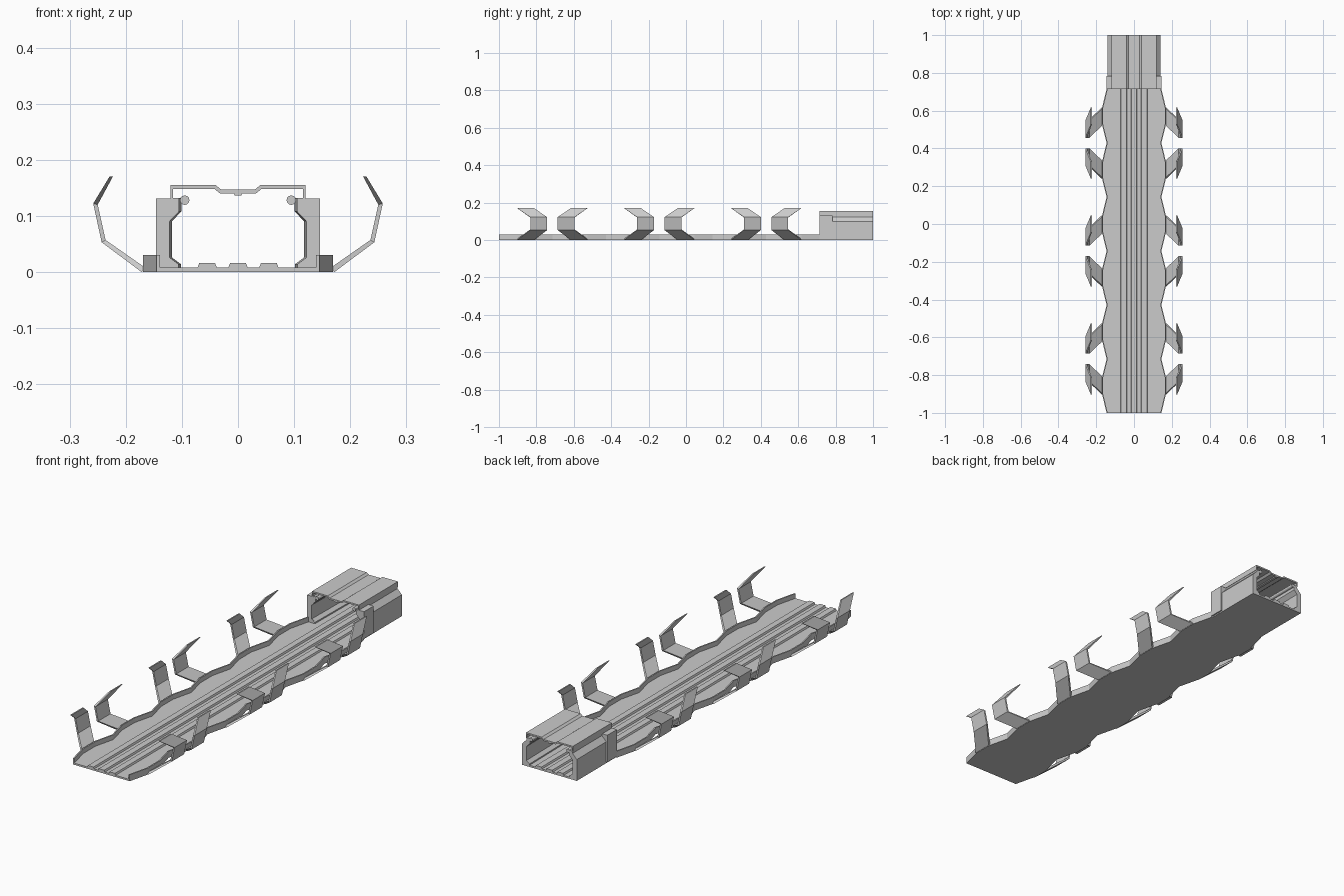
import bpy, bmesh, math

if "Cube" in bpy.data.objects:
    bpy.data.objects.remove(bpy.data.objects["Cube"])

PERIOD = 2 / 7          # spacing of the scallops along the tray
Y_BOX = 1 - PERIOD      # where the covered section starts


def finish(name, bm, mirror=False):
    bmesh.ops.recalc_face_normals(bm, faces=bm.faces)
    me = bpy.data.meshes.new(name)
    bm.to_mesh(me)
    bm.free()
    ob = bpy.data.objects.new(name, me)
    bpy.context.collection.objects.link(ob)
    if mirror:
        m = ob.modifiers.new("Mirror", 'MIRROR')
        m.use_mirror_merge = False
    return ob


def loft(name, rings, mirror=False):
    """Skin a list of equal-length closed rings and cap both ends."""
    bm = bmesh.new()
    vs = [[bm.verts.new(p) for p in r] for r in rings]
    n = len(rings[0])
    for a, b in zip(vs, vs[1:]):
        for i in range(n):
            j = (i + 1) % n
            bm.faces.new((a[i], a[j], b[j], b[i]))
    bm.faces.new(vs[0])
    bm.faces.new(vs[-1])
    return finish(name, bm, mirror)


def prism(name, profile, y0, y1, mirror=False):
    return loft(name, [[(x, y, z) for x, z in profile] for y in (y0, y1)], mirror)


# Scalloped edge line, narrow - wide - wide - narrow
edge = [(0.145, -1.0)]
centres = [-1 + PERIOD * (i + 0.5) for i in range(6)]
for c in centres:
    edge += [(0.169, c - 0.045), (0.169, c + 0.045), (0.145, c + PERIOD / 2)]

# Floor plate
outline = edge + [(0.14, Y_BOX), (0.14, 1.0)]
outline += [(-x, y) for x, y in reversed(outline)]
loft("floor_plate", [[(x, y, z) for x, y in outline] for z in (0, 0.008)])

# Upturned rim along the scallops
loft("side_rim", [[(x, y, 0.004), (x, y, 0.03), (x - 0.006, y, 0.03), (x - 0.006, y, 0.004)]
                  for x, y in edge], mirror=True)

# Lengthwise floor ridges
for i, cx in enumerate((-0.055, 0, 0.055)):
    prism(f"floor_ridge_{i}", [(cx - 0.018, 0.006), (cx - 0.014, 0.016),
                               (cx + 0.014, 0.016), (cx + 0.018, 0.006)], -1, 1)

# Bent clip legs: (x, z) outer, (x, z) inner, shift along y
path = [((0.172, 0.0), (0.163, 0.006), 0.0),
        ((0.243, 0.053), (0.236, 0.057), -0.07),
        ((0.258, 0.122), (0.25, 0.12), -0.07),
        ((0.229, 0.17), (0.223, 0.17), 0.0)]
for i, c in enumerate(centres):
    s = 1 if i % 2 else -1
    rings = []
    for (xo, zo), (xi, zi), dy in path:
        y = c + s * dy
        rings.append([(xo, y - 0.045, zo), (xo, y + 0.045, zo),
                      (xi, y + 0.045, zi), (xi, y - 0.045, zi)])
    loft(f"clip_leg_{i}", rings, mirror=True)

# Side walls of the covered section, inner face tapering slightly
inner = [(0.105, 0.006), (0.105, 0.014), (0.121, 0.026), (0.121, 0.09), (0.104, 0.108), (0.104, 0.132)]
outer = [(0.118, 0.132), (0.118, 0.122), (0.14, 0.099), (0.14, 0.017), (0.14, 0.006)]
loft("box_side_wall", [[(x + d, y, z) for x, z in inner] + [(x, y, z) for x, z in outer]
                       for y, d in ((Y_BOX + 0.002, 0.001), (1, -0.003))], mirror=True)

# Square front posts
prism("front_post", inner[:1] + [(x + 0.002, z) for x, z in inner[1:-1]] +
      [(0.106, 0.131), (0.146, 0.131), (0.146, 0.006)], Y_BOX, Y_BOX + 0.07, mirror=True)

# Roof with sunken middle channel and down-turned edges
half = [(0.03, 0.147), (0.04, 0.155), (0.12, 0.155), (0.12, 0.13),
        (0.116, 0.13), (0.116, 0.148), (0.042, 0.148), (0.032, 0.14)]
# right half runs top to bottom, left half returns bottom to top
prism("roof", half + [(-x, z) for x, z in reversed(half)], Y_BOX, 1)

# Small rods under the roof corners
prism("corner_rod", [(0.095 + 0.0085 * math.cos(a * math.pi / 6), 0.128 + 0.0085 * math.sin(a * math.pi / 6))
                     for a in range(12)], Y_BOX, 1, mirror=True)

# Half-round strip under the roof centre
prism("centre_strip", [(-0.008, 0.141), (-0.006, 0.136), (0.006, 0.136), (0.008, 0.141)], Y_BOX, 1)
